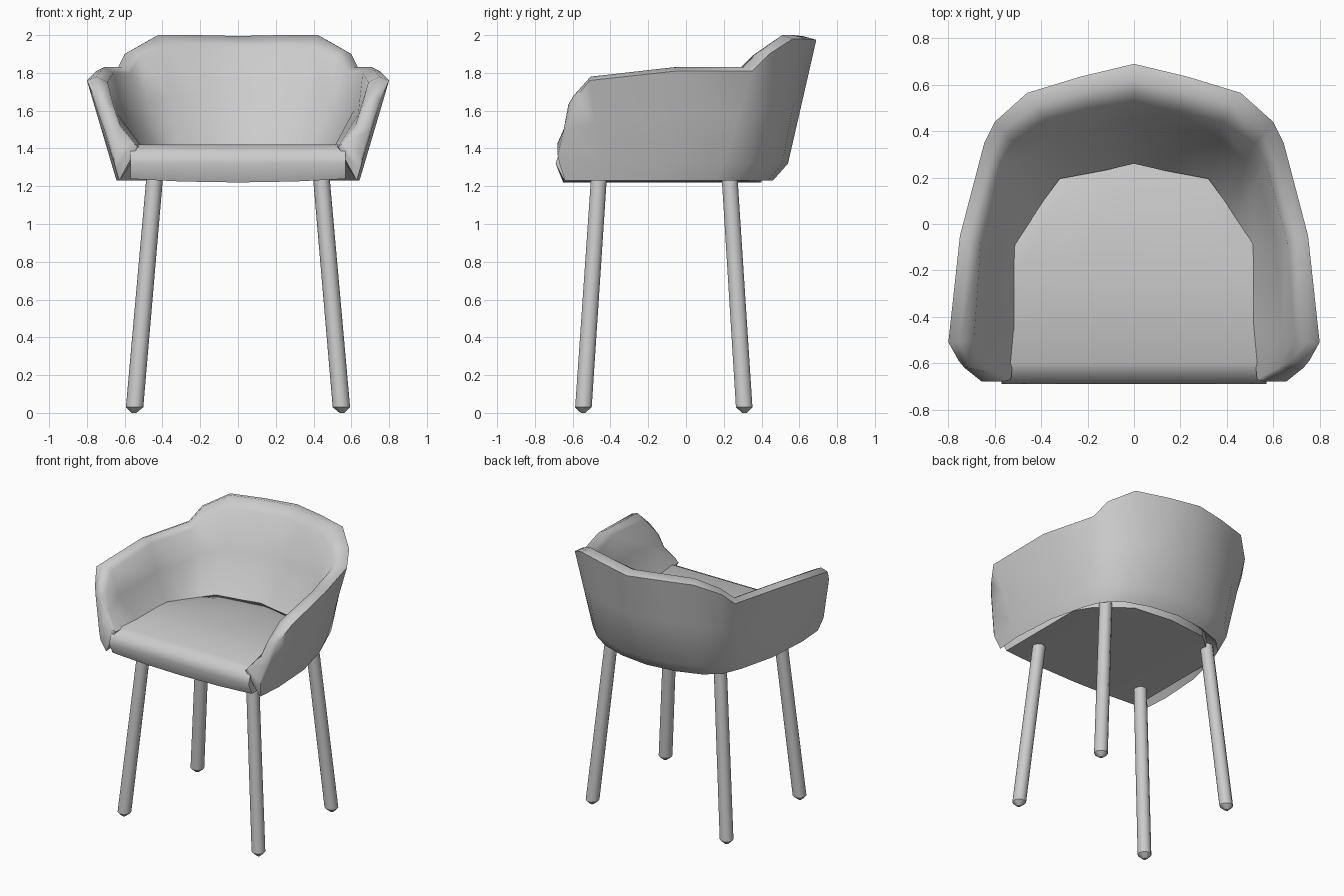
import bpy, bmesh, math
from mathutils import Vector

if "Cube" in bpy.data.objects:
    bpy.data.objects.remove(bpy.data.objects["Cube"])


def loft(name, rings, angle=60):
    """Skin a list of closed rings, cap both ends and smooth the result."""
    bm = bmesh.new()
    loops = [[bm.verts.new(p) for p in ring] for ring in rings]
    n = len(loops[0])
    for a, b in zip(loops, loops[1:]):
        for i in range(n):
            j = (i + 1) % n
            bm.faces.new((a[i], a[j], b[j], b[i]))
    bm.faces.new(loops[0])
    bm.faces.new(loops[-1])
    bmesh.ops.recalc_face_normals(bm, faces=bm.faces)
    mesh = bpy.data.meshes.new(name)
    bm.to_mesh(mesh)
    bm.free()
    obj = bpy.data.objects.new(name, mesh)
    bpy.context.collection.objects.link(obj)
    bpy.ops.object.select_all(action='DESELECT')
    obj.select_set(True)
    bpy.context.view_layer.objects.active = obj
    bpy.ops.object.shade_smooth_by_angle(angle=math.radians(angle))
    return obj


def mirrored(rings):
    """Complete half a set of rings (starting at x = 0) across x."""
    flip = [[Vector((-p[0], p[1], p[2])) for p in r] for r in rings[:0:-1]]
    return flip + rings


def shell_section(low, rim, lip, foot):
    """Cross-section of the wrap-around wall, outside bottom to inside bottom."""
    base = Vector((low[0] * .96, low[1] * .91 - .031, 1.23))
    low = Vector((*low, 1.32))
    rim, lip = Vector(rim), Vector(lip)
    foot = Vector((*foot, 1.41))
    crest = rim.lerp(lip, .45)
    crest.z = rim.z + .02
    belly = foot.lerp(lip, .7)
    belly.z = (foot.z + lip.z) / 2
    return [base, low, low.lerp(rim, .5), rim, crest, lip, belly, foot]


# Wrap-around back and arms: back centre to arm front
stations = [
    ((0, .54), (0, .69, 1.975), (0, .53, 1.94), (0, .26)),
    ((.23, .51), (.23, .635, 1.98), (.20, .485, 1.94), (.13, .23)),
    ((.42, .44), (.46, .565, 1.98), (.38, .44, 1.94), (.32, .195)),
    ((.53, .33), (.60, .44, 1.90), (.52, .35, 1.89), (.39, .10)),
    ((.58, .20), (.645, .35, 1.81), (.57, .26, 1.80), (.44, .02)),
    ((.65, -.10), (.75, -.05, 1.81), (.66, -.08, 1.80), (.51, -.09)),
    ((.67, -.45), (.80, -.51, 1.76), (.69, -.50, 1.75), (.51, -.45)),
    ((.655, -.67), (.755, -.59, 1.66), (.66, -.60, 1.63), (.53, -.67)),
]
rings = [shell_section(*s) for s in stations]
# Rounded arm end
mid = sum(rings[-1], Vector()) / len(rings[-1])
rings.append([mid.lerp(p, .75) + Vector((0, -.02, 0)) for p in rings[-1]])
loft("back_and_arms_shell", mirrored(rings))

# Seat cushion
seat = []
for x, back, bottom in ((0, .40, 1.22), (.3, .36, 1.225), (.5, .18, 1.235), (.57, .05, 1.24)):
    profile = [(-.65, bottom), (-.69, 1.32), (-.67, 1.385), (-.60, 1.42), (-.2, 1.42),
               (back * .4, 1.41), (back, 1.34), (back, bottom)]
    seat.append([Vector((x, y, z)) for y, z in profile])
loft("seat", mirrored(seat))

# Splayed legs
for part, top_y, foot_y in (("front", -.46, -.545), ("back", .23, .31)):
    for side, sx in (("left", -1), ("right", 1)):
        leg = []
        for z, r in ((0, .012), (.03, .046), (1.26, .044)):
            t = z / 1.26
            cx = sx * (.55 + (.44 - .55) * t)
            cy = foot_y + (top_y - foot_y) * t
            leg.append([Vector((cx + r * math.cos(a * math.tau / 10),
                                cy + r * math.sin(a * math.tau / 10), z))
                        for a in range(10)])
        loft(f"{part}_{side}_leg", leg, 40)
